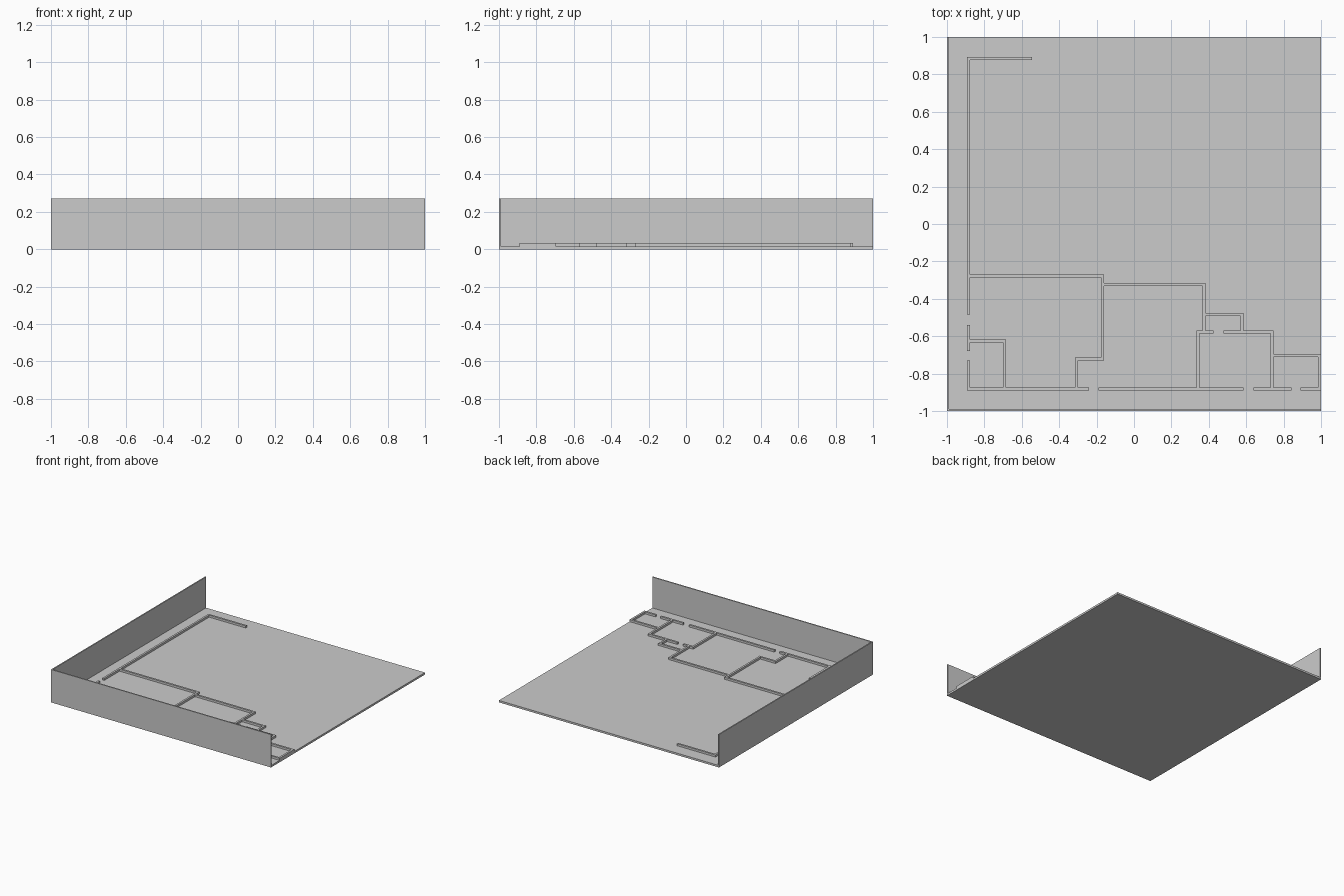
import bpy

FLOOR_TOP = 0.016   # top of the base slab
LOW_TOP = 0.033     # top of the room plan walls
HIGH_TOP = 0.27     # top of the outer walls
H = 0.008           # half thickness of a plan wall


def box(name, x0, x1, y0, y1, z0, z1):
    bpy.ops.mesh.primitive_cube_add(size=1)
    ob = bpy.context.object
    ob.name = name
    for v in ob.data.vertices:
        v.co = (x1 if v.co.x > 0 else x0,
                y1 if v.co.y > 0 else y0,
                z1 if v.co.z > 0 else z0)
    return ob


# Base slab and the two tall outer walls
box("floor", -1, 1, -1, 1, 0, FLOOR_TOP)
box("left_outer_wall", -1, -0.99, -0.99, 1, FLOOR_TOP, HIGH_TOP)
box("front_outer_wall", -1, 1, -1, -0.99, FLOOR_TOP, HIGH_TOP)

# Plan walls running along x: (centre y, start x, end x)
along_x = [
    (0.885, -0.893, -0.545),
    # front row, with door gaps
    (-0.881, -0.893, -0.24), (-0.881, -0.19, 0.585),
    (-0.881, 0.64, 0.843), (-0.881, 0.89, 1.0),
    # room backs, from left to right
    (-0.626, -0.877, -0.684), (-0.277, -0.877, -0.16),
    (-0.721, -0.315, -0.16), (-0.323, -0.16, 0.381),
    (-0.483, 0.381, 0.585), (-0.577, 0.333, 0.425),
    (-0.577, 0.478, 0.746), (-0.703, 0.746, 1.0),
]
for i, (y, x0, x1) in enumerate(along_x, 1):
    box(f"plan_wall_x_{i}", x0, x1, y - H, y + H, FLOOR_TOP, LOW_TOP)

# Plan walls running along y: (centre x, start y, end y)
along_y = [
    # left side, with door gaps
    (-0.885, -0.485, 0.877), (-0.885, -0.678, -0.539), (-0.885, -0.873, -0.729),
    # room dividers, from left to right
    (-0.692, -0.873, -0.634), (-0.307, -0.873, -0.729),
    (-0.168, -0.713, -0.285), (0.341, -0.873, -0.585),
    (0.373, -0.569, -0.331), (0.577, -0.569, -0.491),
    (0.738, -0.873, -0.585), (0.992, -0.873, -0.711),
]
for i, (x, y0, y1) in enumerate(along_y, 1):
    box(f"plan_wall_y_{i}", x - H, x + H, y0, y1, FLOOR_TOP, LOW_TOP)
